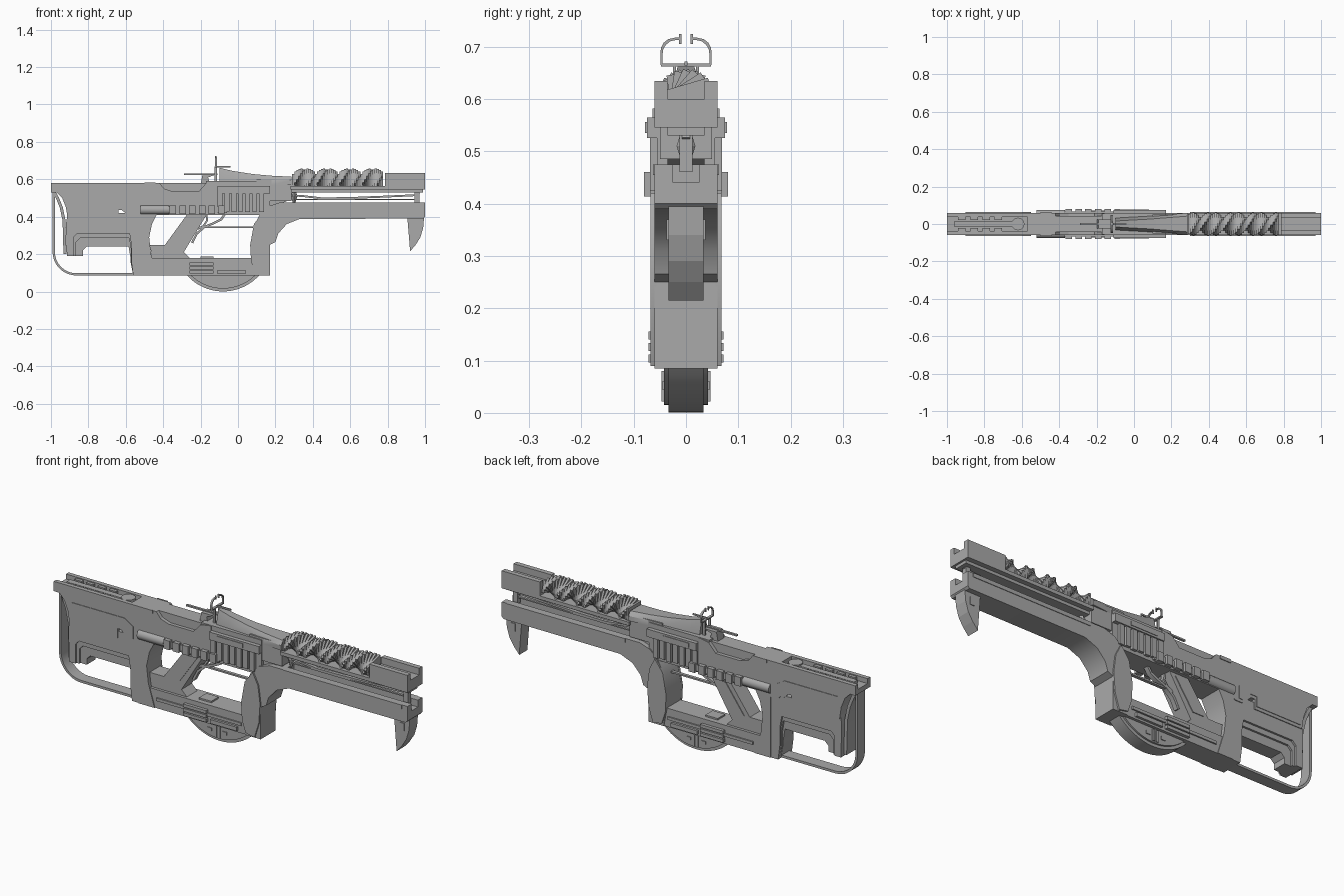
import bpy, bmesh, math
from mathutils import Matrix, Vector

if "Cube" in bpy.data.objects:
    bpy.data.objects.remove(bpy.data.objects["Cube"])

MAT = bpy.data.materials.new("gunmetal grey")
MAT.diffuse_color = (0.4, 0.4, 0.4, 1)
MAT.use_nodes = True
MAT.node_tree.nodes["Principled BSDF"].inputs["Base Color"].default_value = MAT.diffuse_color


def finish(name, bm, smooth=False):
    bmesh.ops.recalc_face_normals(bm, faces=bm.faces)
    me = bpy.data.meshes.new(name)
    bm.to_mesh(me)
    bm.free()
    me.materials.append(MAT)
    ob = bpy.data.objects.new(name, me)
    bpy.context.collection.objects.link(ob)
    if smooth:
        bpy.ops.object.select_all(action='DESELECT')
        ob.select_set(True)
        bpy.context.view_layer.objects.active = ob
        bpy.ops.object.shade_smooth_by_angle(angle=math.radians(35))
    return ob


def prism(name, pts, half, y=0.0, smooth=False):
    """Side profile in x/z extruded to both sides of y."""
    bm = bmesh.new()
    a = [bm.verts.new((x, y - half, z)) for x, z in pts]
    b = [bm.verts.new((x, y + half, z)) for x, z in pts]
    bm.faces.new(a)
    bm.faces.new(b[::-1])
    for i in range(len(pts)):
        j = (i + 1) % len(pts)
        bm.faces.new((a[i], b[i], b[j], a[j]))
    return finish(name, bm, smooth)


def box(name, x0, x1, y0, y1, z0, z1):
    return prism(name, [(x0, z0), (x1, z0), (x1, z1), (x0, z1)], (y1 - y0) / 2, (y0 + y1) / 2)


def cyl(name, centre, r, length, axis='X', n=20):
    bm = bmesh.new()
    bmesh.ops.create_cone(bm, cap_ends=True, segments=n, radius1=r, radius2=r, depth=length)
    rot = {'X': Matrix.Rotation(math.pi / 2, 4, 'Y'), 'Y': Matrix.Rotation(math.pi / 2, 4, 'X'),
           'Z': Matrix.Identity(4)}[axis]
    bm.transform(Matrix.Translation(centre) @ rot)
    return finish(name, bm, True)


def sweep(name, path, hy, ht, closed=False):
    """Flat strip (half width hy, half thickness ht) along an x/z path."""
    n = len(path)
    left, right = [], []
    for i, (x, z) in enumerate(path):
        p, q = path[max(i - 1, 0)], path[min(i + 1, n - 1)]
        d = Vector((q[0] - p[0], q[1] - p[1])).normalized()
        left.append((x - d.y * ht, z + d.x * ht))
        right.append((x + d.y * ht, z - d.x * ht))
    return prism(name, left + right[::-1], hy, 0, True)


def loft(name, rings):
    bm = bmesh.new()
    vs = [[bm.verts.new(p) for p in r] for r in rings]
    for r, s in zip(vs, vs[1:]):
        for i in range(len(r)):
            j = (i + 1) % len(r)
            bm.faces.new((r[i], r[j], s[j], s[i]))
    bm.faces.new(vs[0])
    bm.faces.new(vs[-1][::-1])
    return finish(name, bm, True)


def cut(ob, cutter):
    m = ob.modifiers.new("cut", 'BOOLEAN')
    m.operation, m.object, m.solver = 'DIFFERENCE', cutter, 'EXACT'
    bpy.context.view_layer.objects.active = ob
    bpy.ops.object.modifier_apply(modifier=m.name)
    bpy.data.objects.remove(cutter)


def arc(cx, cz, r, a0, a1, n):
    return [(cx + r * math.cos(math.radians(a0 + (a1 - a0) * i / n)),
             cz + r * math.sin(math.radians(a0 + (a1 - a0) * i / n))) for i in range(n + 1)]


# Rear receiver with scooped sides and a top channel
receiver = prism("rear_receiver", [
    (-1, .58), (-.42, .58), (-.395, .55), (-.35, .535), (-.21, .535), (-.17, .58), (-.11, .59),
    (-.11, .41), (-.5, .41), (-.53, .39), (-.57, .39), (-.62, .435), (-.64, .435), (-.64, .385),
    (-.91, .385), (-.92, .45), (-.94, .5), (-.97, .53), (-1, .53)], .06)
cut(receiver, box("channel_cutter", -1.1, -.57, -.038, .038, .555, .7))
box("receiver_core", -.55, -.1, -.042, .042, .43, .58)
box("channel_rod", -.96, -.6, -.015, .015, .55, .572)
cyl("channel_pivot", (-.62, 0, .563), .034, .03, 'Z')
for s in (-1, 1):
    for i in range(4):
        x = -.94 + i * .065
        box("channel_tooth", x, x + .04, s * .03 - .008, s * .03 + .008, .55, .575)
    # raised side panels of the receiver
    prism("receiver_side_panel", [(-.9, .4), (-.65, .4), (-.65, .45), (-.61, .45), (-.57, .405),
                                  (-.55, .405), (-.55, .47), (-.6, .5), (-.9, .5)], .002, s * .061)
    box("receiver_notch_plate", -.5, -.44, s * .061 - .003, s * .061 + .003, .565, .582)

# Stepped stock with opening
for half, l, t, r in ((.056, -.88, .31, -.57), (.046, -.865, .285, -.572), (.036, -.83, .24, -.575)):
    prism("stock_step", [(-.91, .42), (-.92, .36), (-.915, .19), (l, .19), (l, t - .02), (l + .02, t),
                         (r - .01, t), (r, t - .06), (r, .16), (-.56, .085), (-.5, .085), (-.5, .42)], half)
# Butt pad and thin loop under the stock
sweep("butt_pad", [(-.985, .535), (-.965, .5), (-.945, .45), (-.93, .38), (-.925, .2)], .035, .008)
sweep("stock_loop", [(-.985, .54), (-.985, .21)] + arc(-.865, .212, .12, 185, 270, 10) + [(-.5, .092)],
      .03, .006)

# Middle frame: rear cheek, slanted grip, lower bar
prism("rear_frame", [(-.52, .42), (-.43, .42), (-.46, .36), (-.475, .29), (-.465, .2), (-.43, .085),
                     (-.52, .085)], .06, 0, True)
prism("grip", [(-.47, .25), (-.39, .25), (-.27, .415), (-.165, .415), (-.29, .21), (-.25, .17), (-.46, .17)], .042)
box("lower_bar", -.47, .1, -.056, .056, .085, .18)
for s in (-1, 1):
    prism("grip_panel", [(-.36, .25), (-.255, .395), (-.2, .395), (-.3, .25)], .004, s * .042)
    box("lower_bar_rail", -.42, .06, s * .058 - .005, s * .058 + .005, .125, .14)
    for i in range(3):
        box("lower_bar_plate", -.26, -.13, s * .06 - .012, s * .06 + .012, .096 + i * .022, .112 + i * .022)
    box("lower_bar_end_plate", -.11, .04, s * .06 - .008, s * .06 + .008, .095, .115)
box("lower_bar_button", -.2, -.13, -.03, .03, .17, .188)

# Half disc below the lower bar
for half, r in ((.033, .26), (.042, .245)):
    prism("half_disc", arc(-.08, .2605, r, 222, 318, 20), half, 0, True)
for s in (-1, 1):
    for x in (-.095, -.075):
        box("disc_rib", x - .006, x + .006, s * .042 - .005, s * .042 + .005, .022, .08)
    for x in (-.13, -.045):
        box("disc_tab", x - .012, x + .012, s * .042 - .004, s * .042 + .004, .045, .06)

# Curved foregrip running into the lower rail
fore = prism("foregrip", [
    (.17, .085), (.17, .25), (.2, .265), (.215, .31), (.26, .36), (.33, .388), (.99, .39), (1, .4), (1, .475),
    (.22, .475), (.16, .455), (.115, .41), (.085, .35), (.065, .25), (.07, .17), (.085, .085)], .06, 0, True)
cut(fore, box("groove_cutter", .3, 1.1, -.025, .025, .44, .6))
for s in (-1, 1):
    prism("foregrip_cheek", [(.085, .36), (.065, .25), (.07, .16), (.09, .1), (.14, .09), (.165, .17), (.172, .27),
                             (.16, .36), (.13, .42)], .006, s * .062, True)
    box("rail_stripe", .3, .97, s * .06 - .003, s * .06 + .003, .455, .475)
# Front hook
prism("front_hook", [(.905, .4), (.995, .4), (.99, .34), (.975, .29), (.95, .25), (.92, .215), (.915, .28)], .033)
for s in (-1, 1):
    box("hook_pin", .94, .965, s * .034 - .003, s * .034 + .003, .33, .37)

# Mid receiver, ribs, clips
box("mid_receiver", -.17, .17, -.055, .055, .41, .59)
box("mid_receiver_front", .1, .285, -.05, .05, .485, .6)
prism("mid_receiver_nose", [(.15, .49), (.28, .49), (.2, .46), (.15, .43)], .035)
for s in (-1, 1):
    box("side_beam", -.11, .17, s * .06 - .015, s * .06 + .015, .525, .565)
    box("side_beam_inset", -.07, .08, s * .074 - .004, s * .074 + .004, .535, .556)
    for i in range(7):
        x = -.11 + i * .037
        box("side_rib", x, x + .027, s * .055 - .014, s * .055 + .014, .425 + .004 * (i % 2), .525)
    cyl("side_cylinder", (-.445, s * .05, .437), .026, .15)
    box("clip_rail", -.37, -.06, s * .06 - .008, s * .06 + .008, .42, .452)
    for i in range(6):
        x = -.365 + i * .052
        box("side_clip", x, x + .034, s * .065 - .015, s * .065 + .015, .414, .46)

# Tapering top cover
rings = []
for x, top, ht, hb in ((-.1, .662, .016, .032), (-.03, .645, .02, .036), (.08, .628, .026, .042),
                       (.18, .619, .034, .05), (.285, .614, .042, .06)):
    rings.append([(x, -hb, .57), (x, -hb, .595), (x, -ht, top), (x, ht, top), (x, hb, .595), (x, hb, .57)])
loft("top_cover", rings)

# Barrel: base, open-topped muzzle block and stepped twisted core
box("barrel_base", .28, 1, -.06, .06, .545, .563)
box("muzzle_floor", .785, 1, -.06, .06, .55, .6)
box("barrel_underside", .28, .99, -.035, .035, .53, .55)
for s in (-1, 1):
    box("muzzle_wall", .785, 1, s * .0475 - .0125, s * .0475 + .0125, .55, .634)
N = 44
bm = bmesh.new()
for i in range(N):
    bmesh.ops.create_cube(bm, size=1, matrix=Matrix.Translation((.29 + (i + .5) * .485 / N, 0, .597)) @
                          Matrix.Rotation(-math.pi * 4 * i / N, 4, 'X') @
                          Matrix.Diagonal((.485 / N, .105, .06, 1)))
finish("twisted_core", bm)

# Thin rod and spear-like spike between the rails
sweep("launch_rod", [(.28, .515), (.35, .51), (.45, .498), (.6, .5), (.8, .508), (.95, .515), (.97, .53)], .008, .005)
sweep("lower_rod", [(.3, .492), (.95, .492)], .006, .003)
bm = bmesh.new()
for sx in (0, math.pi):
    bmesh.ops.create_cone(bm, segments=4, radius1=.018, radius2=.004, depth=.045, cap_ends=True,
                          matrix=Matrix.Translation((.3, 0, .51)) @ Matrix.Rotation(sx, 4, 'X') @
                          Matrix.Translation((0, 0, .0225)))
finish("spike", bm)
box("front_latch", .945, .97, -.012, .012, .46, .535)

# Trigger bar and curved guard
sweep("trigger_bar", [(-.22, .343), (.08, .343)], .008, .004)
sweep("trigger_guard", [(-.07, .415), (-.09, .385), (-.13, .365), (-.18, .345), (-.22, .31), (-.245, .26)], .012, .006)
sweep("trigger", [(-.17, .42), (-.165, .38), (-.185, .35), (-.215, .335)], .01, .005)

# Sight: rail, posts and split hoop
box("sight_rail", -.29, -.11, -.006, .006, .622, .63)
prism("sight_bracket", [(-.2, .57), (-.15, .57), (-.16, .61), (-.12, .625), (-.19, .625)], .025)
box("sight_cross_bar", -.125, -.112, -.048, .048, .662, .668)
for s in (-1, 1):
    box("sight_post", -.125, -.112, s * .022 - .003, s * .022 + .003, .58, .665)
    pts = [(s * .047, .664), (s * .047, .685)] + [(s * (.02 + .027 * math.cos(a)), .688 + .027 * math.sin(a))
                                                 for a in (.3, .7, 1.1, 1.57)] + [(s * .011, .715)]
    loft("sight_hoop", [[(-.118 + dx, y + s * dy, z + dy) for dx, dy in
                         ((-.005, -.002), (.005, -.002), (.005, .002), (-.005, .002))] for y, z in pts])
    box("sight_tip", -.122, -.114, s * .011 - .002, s * .011 + .002, .705, .724)
box("sight_bead", -.12, -.04, -.003, .003, .664, .672)
